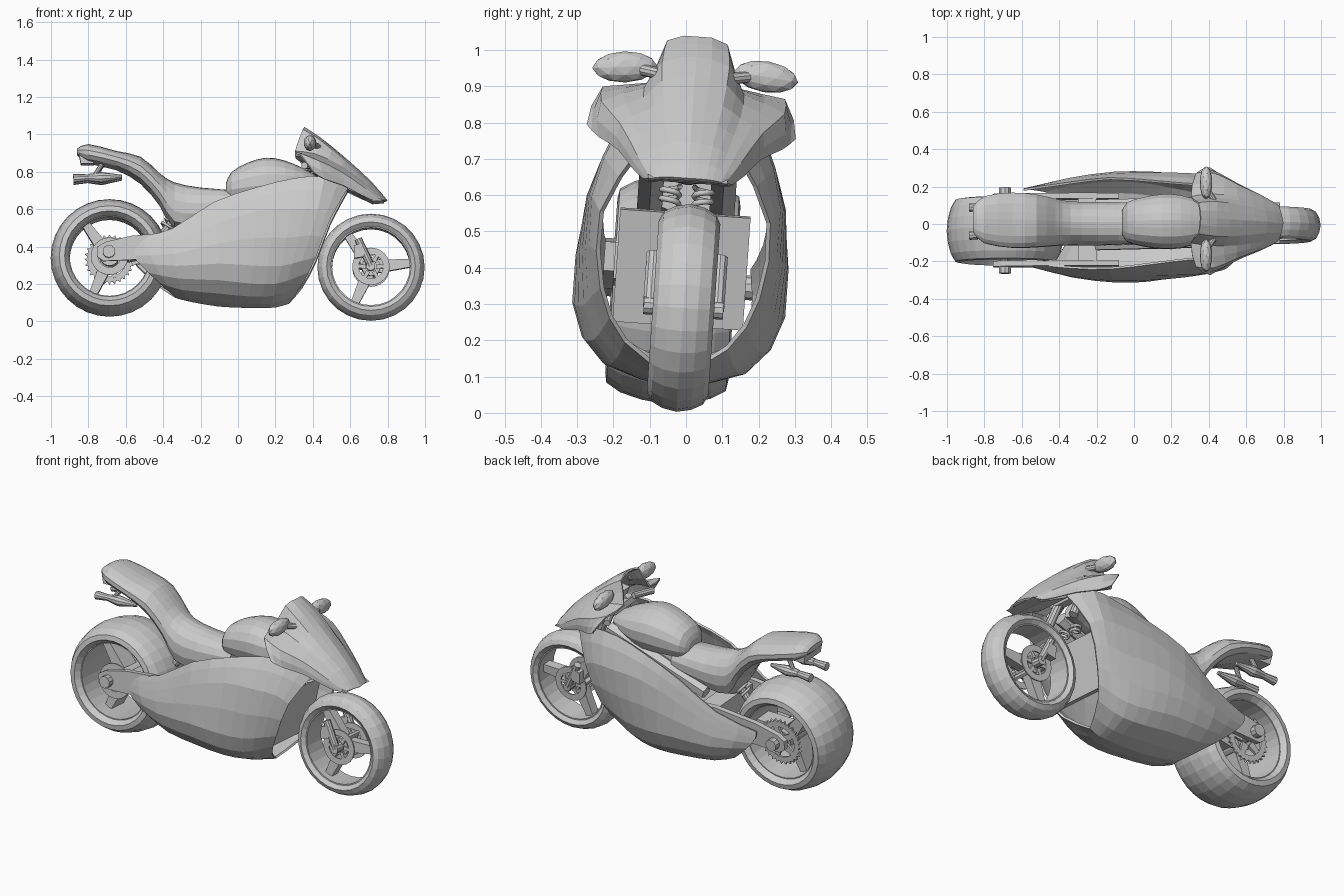
import bpy, bmesh, math
from mathutils import Vector, Matrix

cube = bpy.data.objects.get("Cube")
if cube:
    bpy.data.objects.remove(cube)

LEAN = -0.07          # the bike rests slightly to one side
SHIFT = -0.04


def place(name, data, mirror=False, thick=0):
    ob = bpy.data.objects.new(name, data)
    bpy.context.collection.objects.link(ob)
    ob.rotation_euler.x = LEAN
    ob.location.y = SHIFT
    if mirror:
        m = ob.modifiers.new("Mirror", 'MIRROR')
        m.use_axis = (False, True, False)
    if thick:
        s = ob.modifiers.new("Solidify", 'SOLIDIFY')
        s.thickness = thick
        s.offset = 0
    return ob


def finish(name, bm, **kw):
    bmesh.ops.recalc_face_normals(bm, faces=bm.faces)
    me = bpy.data.meshes.new(name)
    bm.to_mesh(me)
    bm.free()
    return place(name, me, **kw)


def refine(pts, n):
    """Catmull-Rom subdivision of a row of points."""
    p = [Vector(q) for q in pts]
    p = [p[0]] + p + [p[-1]]
    out = []
    for a, b, c, d in zip(p, p[1:], p[2:], p[3:]):
        for k in range(n):
            t = k / n
            out.append(b + (c - a) * t / 2 + (a - b * 2.5 + c * 2 - d / 2) * t**2
                       + ((b - c) * 1.5 + (d - a) / 2) * t**3)
    return out + [p[-2]]


def loft(name, rows, caps=False, thick=0):
    rows = [refine(r, 2) for r in rows]
    cols = [refine(c, 2) for c in zip(*rows)]
    bm = bmesh.new()
    grid = [[bm.verts.new(v) for v in c] for c in cols]
    for a, b in zip(grid, grid[1:]):
        for i in range(len(a) - 1):
            bm.faces.new((a[i], a[i + 1], b[i + 1], b[i]))
    if caps:
        for i in (0, -1):
            bm.faces.new([c[i] for c in grid])
    return finish(name, bm, mirror=True, thick=thick)


def body(name, stations):
    """Closed hull from (x, half width, top, bottom) stations."""
    rows = []
    for x, w, t, b in stations:
        h = t - b
        rows.append([(x, 0, t), (x, w * .6, t - h * .08), (x, w, t - h * .4),
                     (x, w * .85, b + h * .15), (x, 0, b)])
    return loft(name, rows, caps=True)


def lathe(name, profile, c, n=32, teeth=False, mirror=False):
    """Turn a closed loop of (radius, y) points about the wheel axis."""
    bm = bmesh.new()
    top = max(r for r, y in profile)
    rings = []
    for i in range(n):
        a = math.tau * i / n
        row = []
        for r, y in profile:
            if teeth and r == top and i % 3 == 0:
                r *= 1.12
            row.append(bm.verts.new((c[0] + r * math.cos(a), y, c[1] + r * math.sin(a))))
        rings.append(row)
    k = len(profile)
    for i in range(n):
        a, b = rings[i], rings[(i + 1) % n]
        for j in range(k):
            bm.faces.new((a[j], a[(j + 1) % k], b[(j + 1) % k], b[j]))
    return finish(name, bm, mirror=mirror)


def ring(name, c, r0, r1, y0, y1, **kw):
    return lathe(name, [(r0, y0), (r1, y0), (r1, y1), (r0, y1)], c, **kw)


def tube(name, a, b, r, r2=None, n=10, mirror=False):
    a, b = Vector(a), Vector(b)
    d = b - a
    mat = Matrix.Translation((a + b) / 2) @ d.to_track_quat('Z', 'Y').to_matrix().to_4x4()
    bm = bmesh.new()
    bmesh.ops.create_cone(bm, cap_ends=True, segments=n, radius1=r,
                          radius2=r if r2 is None else r2, depth=d.length, matrix=mat)
    return finish(name, bm, mirror=mirror)


def plate(name, outline, y0, y1, mirror=False):
    """Side outline in x, z extruded across y."""
    bm = bmesh.new()
    f = bm.faces.new([bm.verts.new((x, y0, z)) for x, z in outline])
    ext = bmesh.ops.extrude_face_region(bm, geom=[f])
    bmesh.ops.translate(bm, vec=(0, y1 - y0, 0),
                        verts=[v for v in ext['geom'] if isinstance(v, bmesh.types.BMVert)])
    return finish(name, bm, mirror=mirror)


def spokes(name, c, count, r0, r1, w, y0, y1, phase=0.0):
    for i in range(count):
        a = phase + math.tau * i / count
        u, v = Vector((math.cos(a), math.sin(a))), Vector((-math.sin(a), math.cos(a)))
        o = Vector(c)
        pts = [o + u * r0 + v * w, o + u * r1 + v * w * .6, o + u * r1 - v * w * .6, o + u * r0 - v * w]
        plate(f"{name}_{i + 1}", pts, y0, y1)


def coil(name, a, b, r, turns, mirror=False):
    a, b = Vector(a), Vector(b)
    q = (b - a).to_track_quat('Z', 'Y')
    cu = bpy.data.curves.new(name, 'CURVE')
    cu.dimensions = '3D'
    cu.bevel_depth = .008
    cu.bevel_resolution = 1
    sp = cu.splines.new('POLY')
    steps = turns * 10
    sp.points.add(steps)
    for i, p in enumerate(sp.points):
        t = math.tau * i / 10
        co = a.lerp(b, i / steps) + q @ Vector((r * math.cos(t), r * math.sin(t), 0))
        p.co = (*co, 1)
    return place(name, cu, mirror=mirror)


# Wheels
FRONT, REAR = (.711, .29), (-.687, .34)


def wheel(name, c, half, rim, n):
    lathe(name + "_tyre", half + [(r, -y) for r, y in reversed(half) if y], c, n=n)
    y = half[0][1]
    ring(name + "_rim", c, rim - .012, rim + .008, -y, y, n=n)
    ring(name + "_hub", c, .015, .05, -y * .8, y * .8, n=16)
    spokes(name + "_spoke", c, 3, .04, rim, .035, -y * .4, y * .4, .1)


wheel("front_wheel", FRONT, [(.215, .068), (.237, .085), (.262, .072), (.279, .04), (.287, 0)], .22, 28)
wheel("rear_wheel", REAR, [(.218, .14), (.24, .17), (.268, .165), (.292, .125), (.308, .065), (.315, 0)], .225, 32)

# Brake discs, sprocket and axles
ring("front_brake_disc", FRONT, .065, .1, .06, .068, n=24, mirror=True)
spokes("front_disc_carrier", FRONT, 6, .03, .075, .012, -.066, .066)
ring("rear_sprocket", REAR, .09, .12, .125, .137, n=84, teeth=True)
spokes("rear_sprocket_arm", REAR, 5, .03, .1, .022, .12, .135)
ring("rear_brake_disc", REAR, .06, .1, -.137, -.127, n=24)
tube("front_axle", (.71, -.11, .29), (.71, .11, .29), .025)
tube("rear_axle", (-.69, -.2, .355), (-.69, .2, .355), .025)
tube("rear_axle_nut", (-.69, .185, .36), (-.69, .23, .36), .034, mirror=True)

# Swingarm and suspension
plate("rear_swingarm", [(-.755, .335), (-.755, .385), (-.71, .412), (-.57, .445), (-.3, .47), (-.08, .46),
                        (-.08, .38), (-.3, .33), (-.6, .315), (-.72, .31)], .165, .195, mirror=True)
plate("rear_swingarm_bridge", [(-.3, .34), (-.3, .45), (-.2, .46), (-.2, .36)], -.17, .17)
tube("shock_body", (-.4, .0, .47), (-.27, 0, .64), .022)
coil("shock_spring", (-.385, 0, .5), (-.29, 0, .61), .035, 5)

# Front fork, calipers and steering
tube("front_fork_slider", (.642, .092, .435), (.71, .092, .29), .021, mirror=True)
plate("front_brake_caliper", [(.62, .33), (.62, .4), (.665, .41), (.675, .34)], .07, .112, mirror=True)
tube("fork_upper", (.43, .1, .82), (.5, .1, .64), .025, mirror=True)
plate("fork_clamp", [(.4, .79), (.41, .82), (.48, .8), (.47, .77)], -.13, .13)
coil("horn_spring", (.44, .045, .575), (.43, .045, .625), .025, 2, mirror=True)
tube("handlebar_grip", (.4, .1, .83), (.355, .215, .82), .019, mirror=True)
plate("instrument_panel", [(.42, .85), (.4, .9), (.46, .91), (.48, .86)], -.07, .07)

# Main fairing shell, listed from top edge to keel
loft("main_fairing", [
    [(-.59, .195, .41), (-.585, .2, .37), (-.53, .205, .3), (-.42, .17, .2), (-.33, 0, .13)],
    [(-.35, .225, .48), (-.35, .245, .4), (-.33, .26, .28), (-.3, .19, .16), (-.25, 0, .11)],
    [(-.13, .24, .62), (-.12, .27, .5), (-.1, .288, .29), (-.1, .2, .14), (-.1, 0, .085)],
    [(.1, .22, .7), (.1, .27, .57), (.08, .282, .28), (.06, .19, .125), (.05, 0, .078)],
    [(.3, .2, .75), (.28, .267, .58), (.23, .257, .28), (.19, .17, .13), (.17, 0, .078)],
    [(.46, .2, .76), (.425, .255, .58), (.34, .235, .31), (.27, .15, .16), (.22, 0, .085)],
    [(.59, .14, .71), (.495, .23, .54), (.415, .215, .33), (.34, .14, .19), (.27, 0, .1)],
], thick=.012)

# Radiator
plate("radiator", [(.36, .24), (.42, .55), (.39, .555), (.33, .245)], -.18, .18)

# Fuel tank and seat with tail
body("fuel_tank", [(-.065, .06, .74, .66), (-.035, .105, .8, .64), (.05, .13, .85, .63),
                   (.15, .145, .877, .63), (.25, .14, .862, .64), (.35, .11, .82, .68), (.42, .07, .78, .7)])
body("seat_and_tail", [(-.86, .07, .925, .89), (-.8, .125, .95, .845), (-.65, .147, .912, .81),
                       (-.52, .14, .882, .735), (-.42, .125, .795, .62), (-.34, .115, .745, .49),
                       (-.2, .115, .717, .49), (.02, .11, .7, .55)])

# Frame spar under the tank
tube("frame_spar", (-.2, .1, .5), (.42, .1, .72), .04, n=6, mirror=True)

# Nose fairing with screen, listed from centre line to lower edge
loft("nose_fairing", [
    [(.355, 0, 1.035), (.345, .08, 1.02), (.305, .122, .9), (.33, .25, .88), (.405, .285, .775)],
    [(.44, 0, .98), (.44, .09, .96), (.41, .135, .885), (.43, .25, .84), (.46, .25, .745)],
    [(.58, 0, .865), (.57, .08, .85), (.55, .13, .82), (.55, .195, .785), (.56, .195, .715)],
    [(.71, 0, .745), (.7, .06, .738), (.69, .1, .72), (.68, .14, .7), (.66, .15, .665)],
    [(.795, 0, .645), (.785, .05, .645), (.775, .08, .642), (.76, .1, .64), (.72, .12, .64)],
], thick=.01)
plate("nose_underside", [(.78, .64), (.56, .73), (.55, .72), (.72, .635)], -.11, .11)

# Mirrors
bm = bmesh.new()
bmesh.ops.create_icosphere(bm, subdivisions=2, radius=1,
                           matrix=Matrix.Translation((.385, .195, .942))
                           @ Matrix.Rotation(-.1, 4, 'X') @ Matrix.Diagonal((.034, .09, .043, 1)))
finish("mirror_housing", bm, mirror=True)
tube("mirror_stem", (.43, .1, .93), (.39, .16, .94), .016, mirror=True)

# Tail light and indicators
plate("tail_light", [(-.84, .84), (-.85, .89), (-.79, .9), (-.77, .84)], -.08, .08)
tube("indicator_pod", (-.8, .075, .765), (-.73, .075, .765), .02, .03, mirror=True)
tube("indicator_lens", (-.88, .075, .76), (-.8, .075, .765), .024, .018, mirror=True)
tube("indicator_tip", (-.73, .075, .765), (-.62, .075, .77), .03, .01, mirror=True)
tube("indicator_stalk", (-.77, .075, .77), (-.72, .06, .85), .013, mirror=True)

# Each wheel assembly sits a little off the centre plane
for ob in bpy.context.collection.objects:
    if ob.name.startswith("rear_"):
        ob.location.y -= .02
    elif ob.name.startswith("front_"):
        ob.location.y += .013
